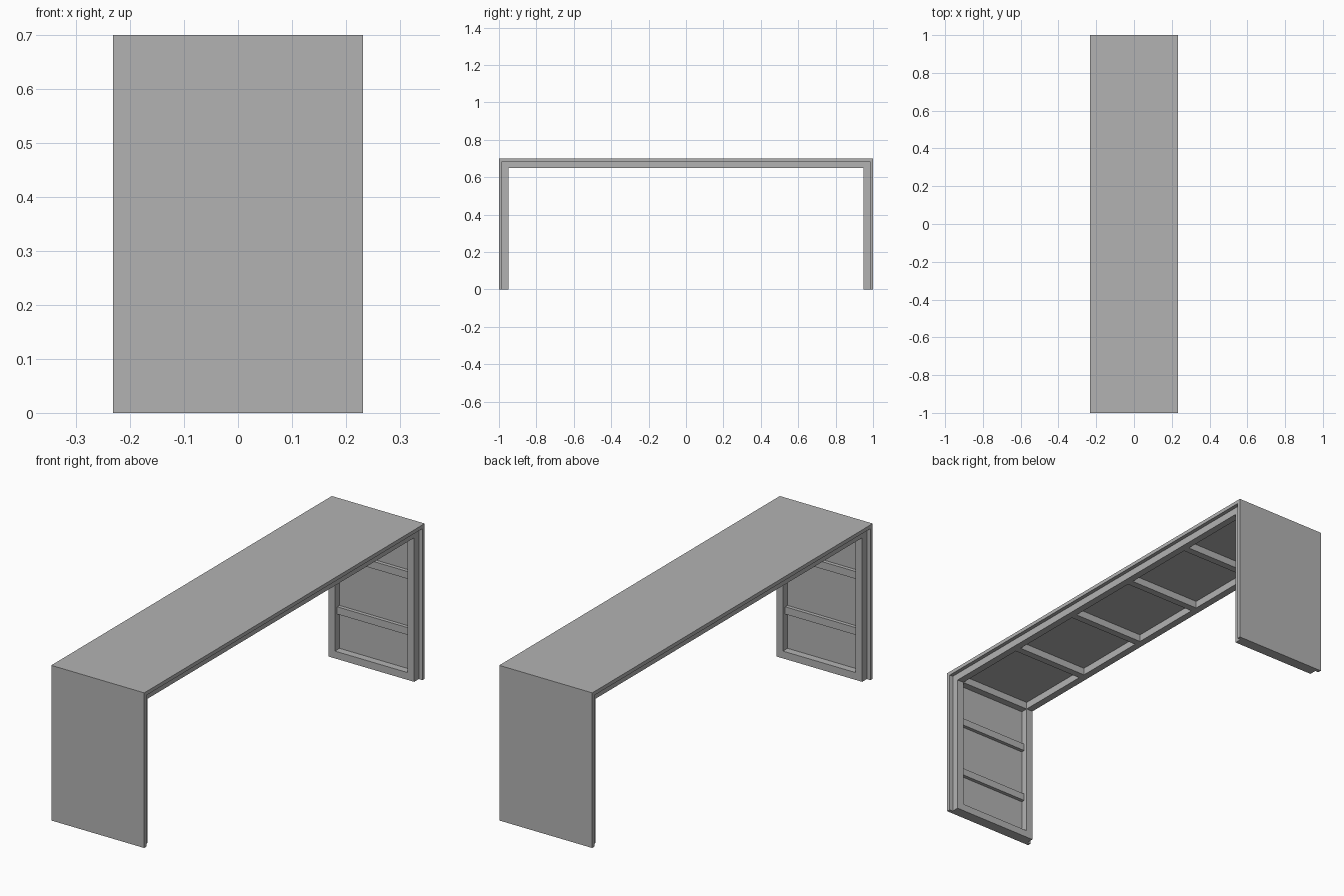
import bpy
import bmesh
from mathutils import Vector

cube = bpy.data.objects.get("Cube")
if cube:
    bpy.data.objects.remove(cube, do_unlink=True)

# Main dimensions
HALF_W, HALF_L, HEIGHT = 0.232, 1.0, 0.70
SKIN = 0.017             # outer panel thickness
TUBE = 0.033             # frame member size
FRAME_X = HALF_W - 0.0175
INNER_Y = HALF_L - SKIN  # inside face of the end panels
INNER_Z = HEIGHT - SKIN  # underside of the top panel

grey = bpy.data.materials.new("plain grey")
grey.use_nodes = True
grey.diffuse_color = (0.45, 0.45, 0.45, 1)
bsdf = next(n for n in grey.node_tree.nodes if n.type == 'BSDF_PRINCIPLED')
bsdf.inputs["Base Color"].default_value = (0.45, 0.45, 0.45, 1)


def finish(name, bm):
    bmesh.ops.recalc_face_normals(bm, faces=bm.faces)
    mesh = bpy.data.meshes.new(name)
    bm.to_mesh(mesh)
    bm.free()
    mesh.materials.append(grey)
    obj = bpy.data.objects.new(name, mesh)
    bpy.context.collection.objects.link(obj)
    return obj


def extrude_arch(name, x0, x1, y, top, thick):
    """Upside-down U profile in the y-z plane, extruded along x."""
    yi, zi = y - thick, top - thick
    profile = [(-y, 0), (-y, top), (y, top), (y, 0),
               (yi, 0), (yi, zi), (-yi, zi), (-yi, 0)]
    bm = bmesh.new()
    face = bm.faces.new([bm.verts.new((x0, py, pz)) for py, pz in profile])
    ext = bmesh.ops.extrude_face_region(bm, geom=[face])
    moved = [v for v in ext["geom"] if isinstance(v, bmesh.types.BMVert)]
    bmesh.ops.translate(bm, verts=moved, vec=(x1 - x0, 0, 0))
    return finish(name, bm)


def box(name, low, high):
    low, high = Vector(low), Vector(high)
    bm = bmesh.new()
    bmesh.ops.create_cube(bm, size=1)
    bmesh.ops.scale(bm, verts=bm.verts, vec=high - low)
    bmesh.ops.translate(bm, verts=bm.verts, vec=(low + high) / 2)
    return finish(name, bm)


def crossbar(name, y0, y1, z0, z1):
    reach = FRAME_X - TUBE
    return box(name, (-reach, min(y0, y1), z0), (reach, max(y0, y1), z1))


# Outer panels: top and both ends
extrude_arch("outer_panels", -HALF_W, HALF_W, HALF_L, HEIGHT, SKIN)

# Long side frames under the panels
for side, x0 in (("right", -FRAME_X), ("left", FRAME_X - TUBE)):
    extrude_arch(side + "_side_frame", x0, x0 + TUBE, INNER_Y, INNER_Z, TUBE)

# Ribs under the top
for i, y in enumerate((-0.575, -0.192, 0.192, 0.575)):
    crossbar(f"top_rib_{i + 1}", y - TUBE / 2, y + TUBE / 2, INNER_Z - TUBE, INNER_Z)

# End frames: corner rail, foot rail and two shallow bars
for end, s in (("front", -1), ("back", 1)):
    outer, inner = s * INNER_Y, s * (INNER_Y - TUBE)
    crossbar(end + "_corner_rail", inner, outer, INNER_Z - TUBE, INNER_Z)
    crossbar(end + "_foot_rail", inner, outer, 0, TUBE)
    for level, z in (("lower", 0.21), ("upper", 0.463)):
        crossbar(f"{end}_{level}_bar", (inner + outer) / 2, outer,
                 z - TUBE / 2, z + TUBE / 2)
